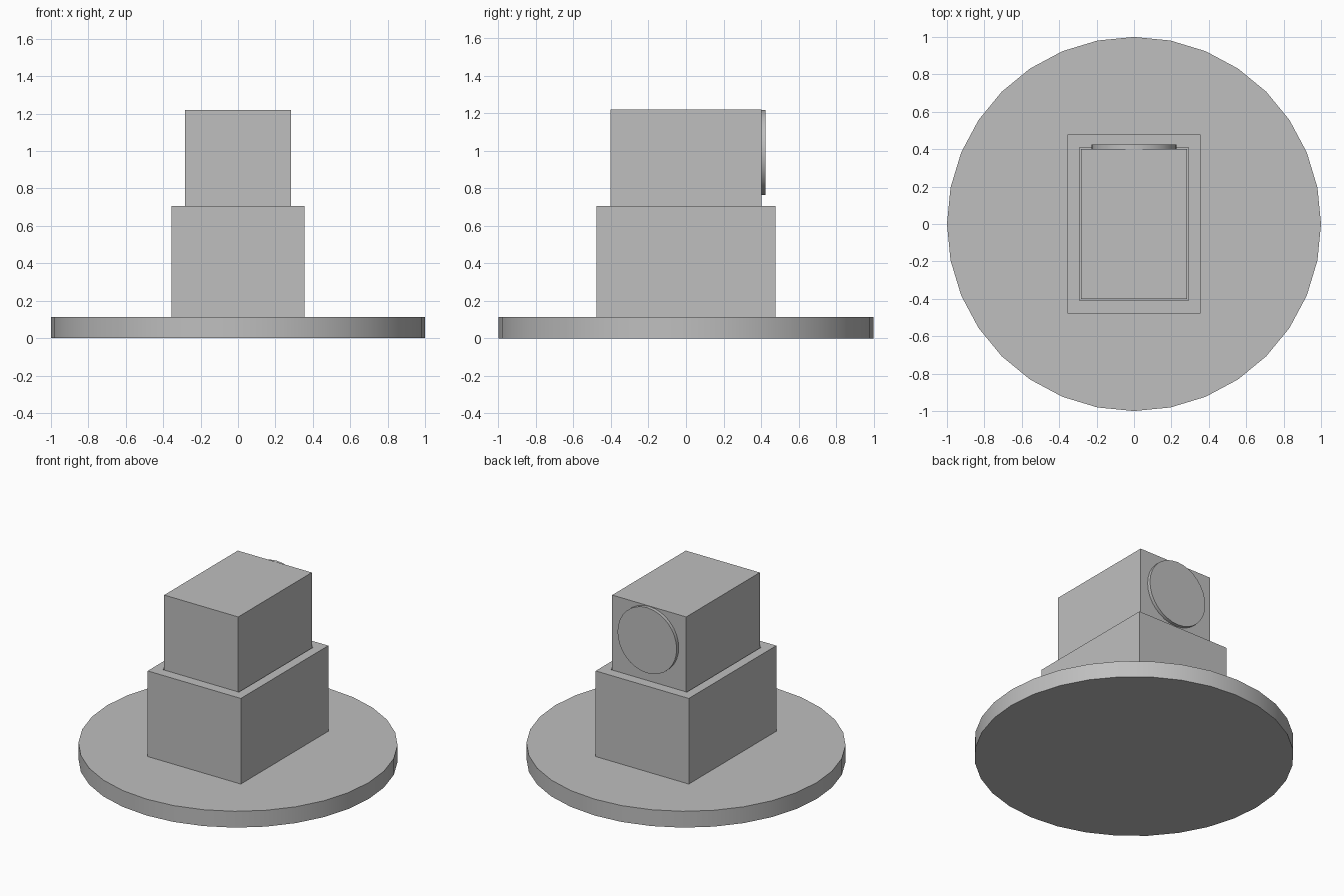
import bpy, bmesh, math
from mathutils import Vector

cube = bpy.data.objects.get("Cube")
if cube:
    bpy.data.objects.remove(cube, do_unlink=True)

grey = bpy.data.materials.new("plain grey")
grey.use_nodes = True
grey.diffuse_color = (0.52, 0.52, 0.52, 1)
grey.node_tree.nodes["Principled BSDF"].inputs["Base Color"].default_value = grey.diffuse_color


def box(name, half_x, half_y, bottom, top, recess=None):
    """Upright box; recess = (half_x, half_y, depth) sinks a pocket in its top."""
    bm = bmesh.new()
    bmesh.ops.create_cube(bm, size=2)
    for v in bm.verts:
        v.co = Vector((v.co.x * half_x, v.co.y * half_y, top if v.co.z > 0 else bottom))
    if recess:
        rx, ry, depth = recess
        bm.normal_update()
        lid = max(bm.faces, key=lambda f: f.calc_center_median().z)
        bmesh.ops.inset_region(bm, faces=[lid], thickness=0.05)
        for v in lid.verts:
            v.co.x = math.copysign(rx, v.co.x)
            v.co.y = math.copysign(ry, v.co.y)
        floor = bmesh.ops.extrude_discrete_faces(bm, faces=[lid])["faces"][0]
        bmesh.ops.translate(bm, verts=floor.verts, vec=(0, 0, -depth))
    mesh = bpy.data.meshes.new(name)
    bm.to_mesh(mesh)
    bm.free()
    mesh.materials.append(grey)
    obj = bpy.data.objects.new(name, mesh)
    bpy.context.collection.objects.link(obj)
    return obj


def disc(name, radius, depth, location, tilt=0):
    bpy.ops.mesh.primitive_cylinder_add(vertices=32, radius=radius, depth=depth,
                                        location=location, rotation=(tilt, 0, 0))
    obj = bpy.context.object
    obj.name = name
    obj.data.materials.append(grey)
    bpy.ops.object.shade_smooth_by_angle(angle=math.radians(30))
    return obj


# Round base plate
base_height = 0.113
disc("base_plate", 1, base_height, (0, 0, base_height / 2))

# Lower block with a shallow pocket that holds the upper block
lower_top, pocket = 0.705, 0.04
box("lower_block", 0.356, 0.478, base_height, lower_top, recess=(0.292, 0.408, pocket))
box("upper_block", 0.283, 0.402, lower_top - pocket, 1.22)

# Round cap on the back of the upper block
disc("back_cap", 0.226, 0.024, (0, 0.413, 0.991), tilt=math.pi / 2)
